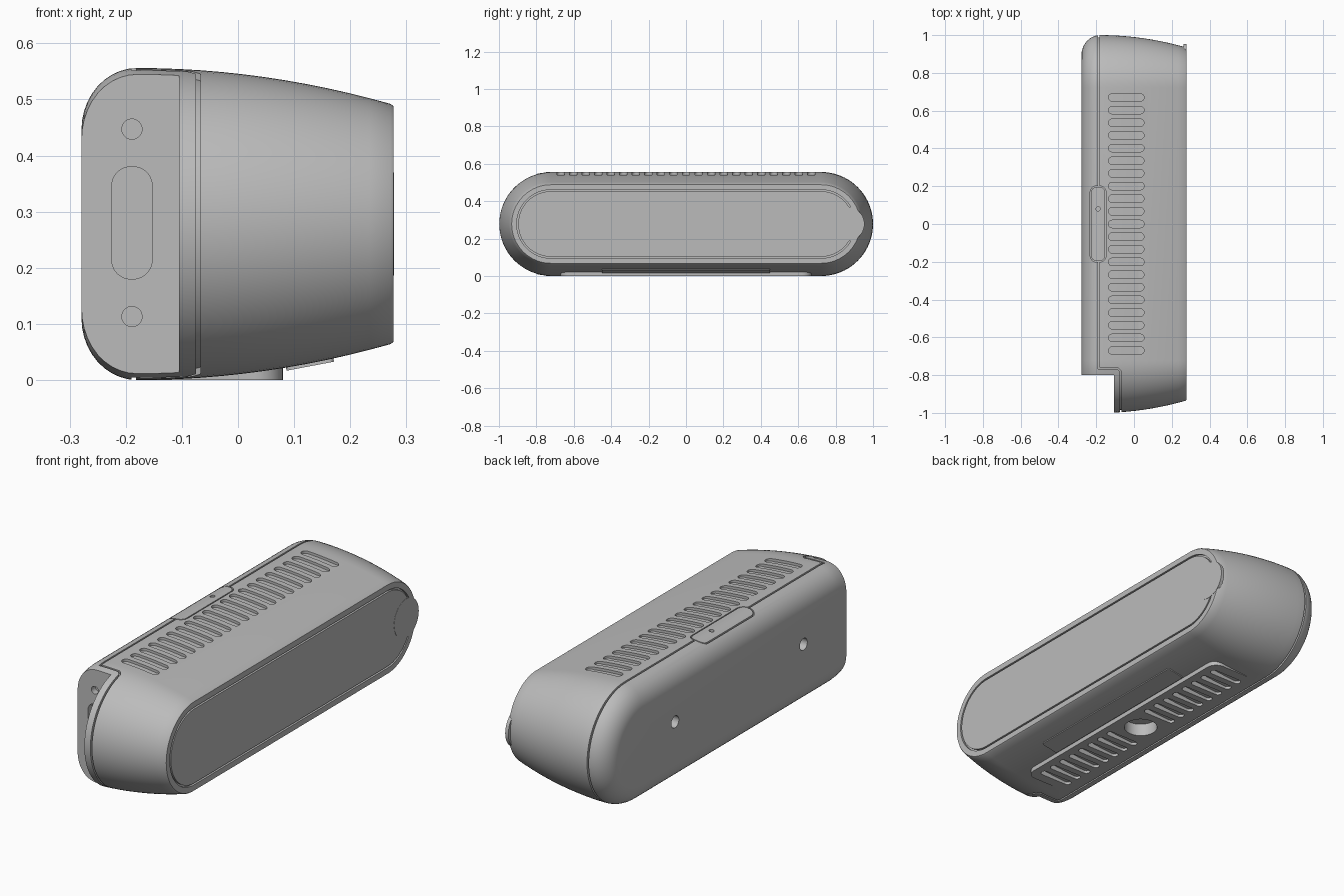
import bpy, bmesh, math

if "Cube" in bpy.data.objects:
    bpy.data.objects.remove(bpy.data.objects["Cube"])

MID = 0.278        # height of the body axis
STRAIGHT = 0.722   # half length of the straight sides
GAP = 0.012        # depth of seams and vents

grey = bpy.data.materials.new("plain grey")
grey.use_nodes = True
grey.diffuse_color = (0.5, 0.5, 0.5, 1)
grey.node_tree.nodes["Principled BSDF"].inputs["Base Color"].default_value = (0.5, 0.5, 0.5, 1)


def make(name, bm):
    bmesh.ops.recalc_face_normals(bm, faces=bm.faces)
    mesh = bpy.data.meshes.new(name)
    bm.to_mesh(mesh)
    bm.free()
    mesh.materials.append(grey)
    obj = bpy.data.objects.new(name, mesh)
    bpy.context.collection.objects.link(obj)
    return obj


def pill(cu, cv, w, h, r, n=10):
    """Rounded rectangle outline centred on (cu, cv)."""
    pts = []
    for k, (su, sv) in enumerate([(1, 1), (-1, 1), (-1, -1), (1, -1)]):
        for i in range(n + 1):
            a = math.pi / 2 * (k + i / n)
            p = (cu + su * (w / 2 - r) + r * math.cos(a),
                 cv + sv * (h / 2 - r) + r * math.sin(a))
            if not pts or math.dist(p, pts[-1]) > 1e-5:
                pts.append(p)
    if math.dist(pts[0], pts[-1]) < 1e-5:
        pts.pop()
    return pts


def disc(cu, cv, r):
    return pill(cu, cv, 2 * r, 2 * r, r)


def prisms(name, outlines, axis, lo, hi):
    """Extrude one or more outlines along an axis."""
    place = {"x": lambda u, v, w: (w, u, v),
             "y": lambda u, v, w: (u, w, v),
             "z": lambda u, v, w: (u, v, w)}[axis]
    bm = bmesh.new()
    for pts in outlines:
        a = [bm.verts.new(place(u, v, lo)) for u, v in pts]
        b = [bm.verts.new(place(u, v, hi)) for u, v in pts]
        bm.faces.new(a)
        bm.faces.new(b[::-1])
        for i in range(len(pts)):
            j = (i + 1) % len(pts)
            bm.faces.new((a[i], a[j], b[j], b[i]))
    return make(name, bm)


def boolean(obj, tool, op="DIFFERENCE"):
    mod = obj.modifiers.new("cut", "BOOLEAN")
    mod.operation, mod.solver, mod.object = op, "EXACT", tool
    bpy.context.view_layer.update()
    graph = bpy.context.evaluated_depsgraph_get()
    mesh = bpy.data.meshes.new_from_object(obj.evaluated_get(graph))
    obj.modifiers.clear()
    obj.data = mesh
    bpy.data.objects.remove(tool)


def loft(name, d=0.0):
    """Tapered capsule-section body, shrunk by d."""
    stations = []
    for i in range(11):
        a = math.pi / 2 * (1 - i / 10)
        stations.append((-0.18 - (0.099 - d) * math.sin(a),
                         d + (0.11 - d) * (1 - math.cos(a))))
    for i in range(1, 13):
        t = i / 12
        stations.append((-0.18 + (0.452 - d) * t, d + 0.064 * t * t))
    stations.append((0.277 - d, d + 0.068))
    bm = bmesh.new()
    rings = []
    for x, inset in stations:
        r = MID - inset
        outline = pill(0, MID, 2 * (STRAIGHT + r), 2 * r, r, 20)
        rings.append([bm.verts.new((x, y, z)) for y, z in outline])
    for a, b in zip(rings, rings[1:]):
        for i in range(len(a)):
            j = (i + 1) % len(a)
            bm.faces.new((a[i], a[j], b[j], b[i]))
    bm.faces.new(rings[0])
    bm.faces.new(rings[-1])
    return make(name, bm)


def open_recesses(obj, grow):
    """Corner notch, wall holes, socket panel and underside socket."""
    x, y = -0.105 + 3 * grow, -0.8 + 3 * grow
    boolean(obj, prisms("notch", [[(-0.5, -1.2), (x, -1.2), (x, y), (-0.5, y)]], "z", -0.2, 0.8))
    boolean(obj, prisms("wall_holes", [disc(s * 0.48, 0.3, 0.028 + grow) for s in (-1, 1)],
                        "x", -0.4, -0.23 + grow))
    panel = [disc(-0.189, z, 0.018 + grow) for z in (0.113, 0.447)]
    panel.append(pill(-0.189, 0.28, 0.072 + 2 * grow, 0.2 + 2 * grow, 0.034))
    boolean(obj, prisms("panel_holes", panel, "y", -0.9, -0.77 + grow))
    boolean(obj, prisms("socket", [disc(-0.04, 0, 0.075 + grow)], "z", -0.1, 0.06 + grow))


# Outer shell with the raised pad underneath
shell = loft("shell")
pad = prisms("pad", [pill(-0.035, 0, 0.23, 1.34, 0.05)], "z", 0.0, 0.06)
boolean(shell, pad, "UNION")
open_recesses(shell, 0)

# Seam running around the shell and stepping past the notch
seam = [(-0.19, 1.1), (-0.182, 1.1), (-0.182, -0.76), (-0.085, -0.76), (-0.067, -0.78),
        (-0.067, -1.1), (-0.075, -1.1), (-0.075, -0.783), (-0.088, -0.768), (-0.19, -0.768)]
boolean(shell, prisms("seam", [seam], "z", -0.2, 0.8))

# Vent slots above and below
PITCH = 0.067
top = [pill(-0.041, i * PITCH, 0.188, 0.04, 0.0199) for i in range(-10, 11)]
boolean(shell, prisms("top_vents", top, "z", 0.53, 0.7))
low = [pill(-0.04, s * i * PITCH, 0.17, 0.034, 0.0169) for s in (-1, 1) for i in range(2, 10)]
boolean(shell, prisms("low_vents", low, "z", -0.1, 0.03))

# Outline groove on the flat end face
groove = prisms("groove", [pill(0, MID, 1.81, 0.366, 0.183, 20)], "x", 0.267, 0.4)
boolean(groove, prisms("groove_inner", [pill(0, MID, 1.794, 0.35, 0.175, 20)], "x", 0.2, 0.5))
boolean(shell, groove)

# Button that follows the shell surface, set in its pocket
boolean(shell, prisms("pocket", [pill(-0.19, 0, 0.084, 0.404, 0.035)], "z", 0.5, 0.7))
button = loft("top_button")
boolean(button, prisms("button_shape", [pill(-0.19, 0, 0.074, 0.394, 0.031)], "z", 0.5, 0.7), "INTERSECT")
boolean(button, prisms("pinhole", [disc(-0.19, 0.08, 0.011)], "z", 0.53, 0.7))

# Inner core that closes seams and vents from behind
core = loft("inner_core", GAP)
open_recesses(core, 0.004)

# Finger tab on the end face and label plate underneath
tab = prisms("finger_tab", [disc(0.862, MID, 0.092)], "x", 0.262, 0.278)
label = prisms("label_plate", [pill(0, 0, 0.086, 0.9, 0.01)], "z", -0.004, 0.005)
label.location = (0.128, 0, 0.0285)
label.rotation_euler = (0, -math.atan(0.19), 0)

# Smooth shading with sharp edges kept
bpy.ops.object.select_all(action="DESELECT")
for obj in (shell, button, core, tab, label):
    obj.select_set(True)
bpy.context.view_layer.objects.active = shell
bpy.ops.object.shade_smooth_by_angle(angle=math.radians(30))
